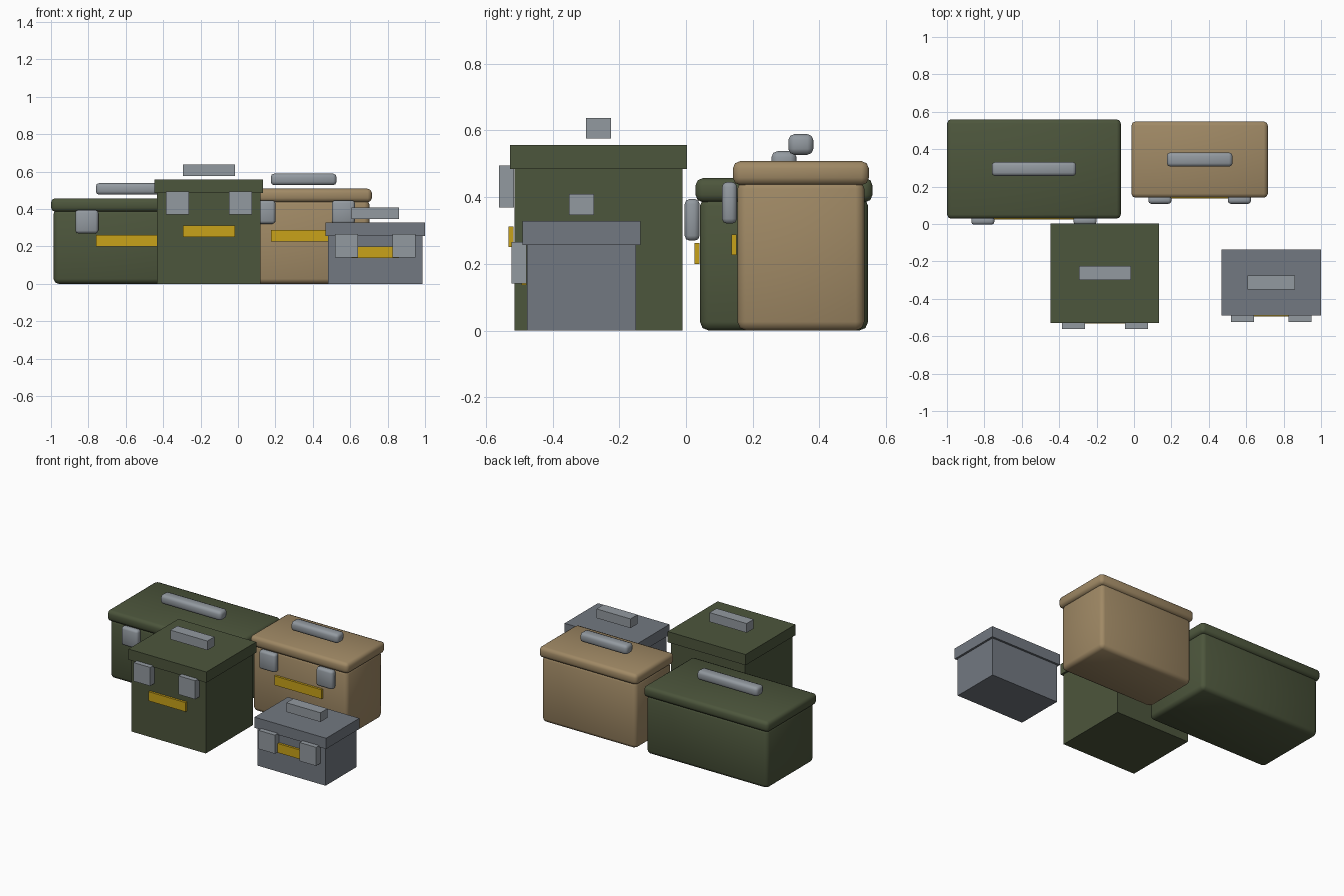
import bpy
import math

if "Cube" in bpy.data.objects:
    bpy.data.objects.remove(bpy.data.objects["Cube"])


def material(name, rgb):
    m = bpy.data.materials.new(name)
    m.diffuse_color = (*rgb, 1)
    m.use_nodes = True
    m.node_tree.nodes["Principled BSDF"].inputs["Base Color"].default_value = m.diffuse_color
    return m


GREEN = material("olive_green", (0.073, 0.092, 0.045))
TAN = material("tan", (0.35, 0.25, 0.13))
GREY = material("grey", (0.17, 0.19, 0.22))
METAL = material("metal", (0.29, 0.32, 0.35))
YELLOW = material("yellow", (0.58, 0.36, 0.01))


def block(name, x, y, z, mat, bevel=0.0):
    """Box from (min, max) ranges, optionally with rounded edges."""
    bpy.ops.mesh.primitive_cube_add(
        size=1, location=[(a + b) / 2 for a, b in (x, y, z)])
    ob = bpy.context.object
    ob.name = name
    ob.scale = [b - a for a, b in (x, y, z)]
    bpy.ops.object.transform_apply(location=False, rotation=False, scale=True)
    ob.data.materials.append(mat)
    if bevel:
        mod = ob.modifiers.new("rounded_edges", 'BEVEL')
        mod.width = bevel
        mod.segments = 2
        bpy.ops.object.modifier_apply(modifier=mod.name)
        bpy.ops.object.shade_smooth_by_angle(angle=math.radians(50))
    return ob


def mid(c, size):
    return (c - size / 2, c + size / 2)


def storage_box(name, x, y, lid_z, label_z, mat, rounded):
    cx, cy = sum(x) / 2, sum(y) / 2
    w = x[1] - x[0]
    front = y[0]
    lip = 0.0135
    lid_top = lid_z + 0.072
    # body and overhanging lid
    block(name + "_body", x, y, (0, lid_z + 0.015), mat, 0.026 * rounded)
    block(name + "_lid", (x[0] - lip, x[1] + lip), (y[0] - lip, y[1] + lip),
          (lid_z, lid_top), mat, 0.022 * rounded)
    # carry handle hovering just above the lid
    block(name + "_handle", mid(cx, w / 2), mid(cy, 0.075),
          (lid_top + 0.019, lid_top + 0.081), METAL, 0.018 * rounded)
    # pair of front latches
    for side, s in (("left", -1), ("right", 1)):
        block(f"{name}_{side}_latch", mid(cx + s * 0.303 * w, 0.123),
              (front - 0.046, front - 0.001), mid(lid_z - 0.053, 0.125),
              METAL, 0.015 * rounded)
    # label plate
    block(name + "_label", mid(cx, w / 2), (front - 0.017, front - 0.002),
          mid(label_z, 0.062), YELLOW)


storage_box("long_green_box", (-0.986, -0.084), (0.042, 0.546), 0.385, 0.231, GREEN, 1)
storage_box("tan_box", (0.0, 0.702), (0.154, 0.535), 0.436, 0.257, TAN, 1)
storage_box("tall_green_box", (-0.432, 0.121), (-0.515, -0.011), 0.485, 0.281, GREEN, 0)
storage_box("small_grey_box", (0.48, 0.986), (-0.477, -0.15), 0.256, 0.168, GREY, 0)
